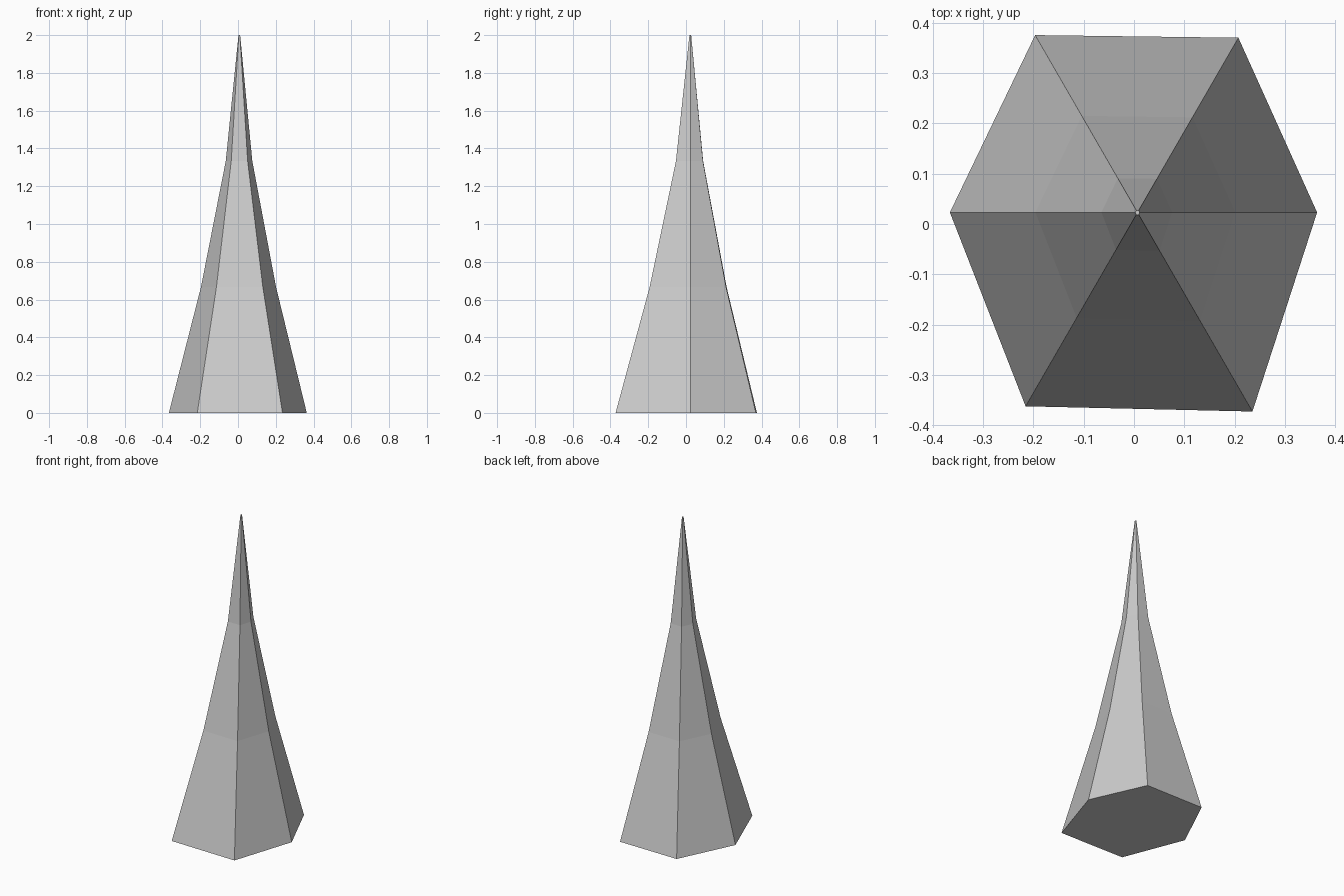
import bpy, bmesh
from math import cos, sin, pi

if "Cube" in bpy.data.objects:
    bpy.data.objects.remove(bpy.data.objects["Cube"])

# Slightly irregular six-sided base: ridge distance at every 60 degrees
RADII = [0.357, 0.401, 0.407, 0.373, 0.445, 0.457]
CENTRE = (0.007, 0.023)
HEIGHT = 2.0
LEVELS = 3

bm = bmesh.new()

# Rings shrink towards the tip on a concave curve
rings = []
for level in range(LEVELS + 1):
    t = level / LEVELS
    scale = max((1 - t) ** 1.5, 0.012)
    rings.append([bm.verts.new((CENTRE[0] + r * scale * cos(i * pi / 3),
                                CENTRE[1] + r * scale * sin(i * pi / 3),
                                HEIGHT * t)) for i, r in enumerate(RADII)])

# Side facets
for low, high in zip(rings, rings[1:]):
    for i in range(6):
        j = (i + 1) % 6
        bm.faces.new((low[i], low[j], high[j], high[i]))

# Base and tiny tip cap
bm.faces.new(rings[0][::-1])
bm.faces.new(rings[-1])

mesh = bpy.data.meshes.new("spike")
bm.to_mesh(mesh)
bm.free()
spike = bpy.data.objects.new("spike", mesh)
bpy.context.collection.objects.link(spike)
